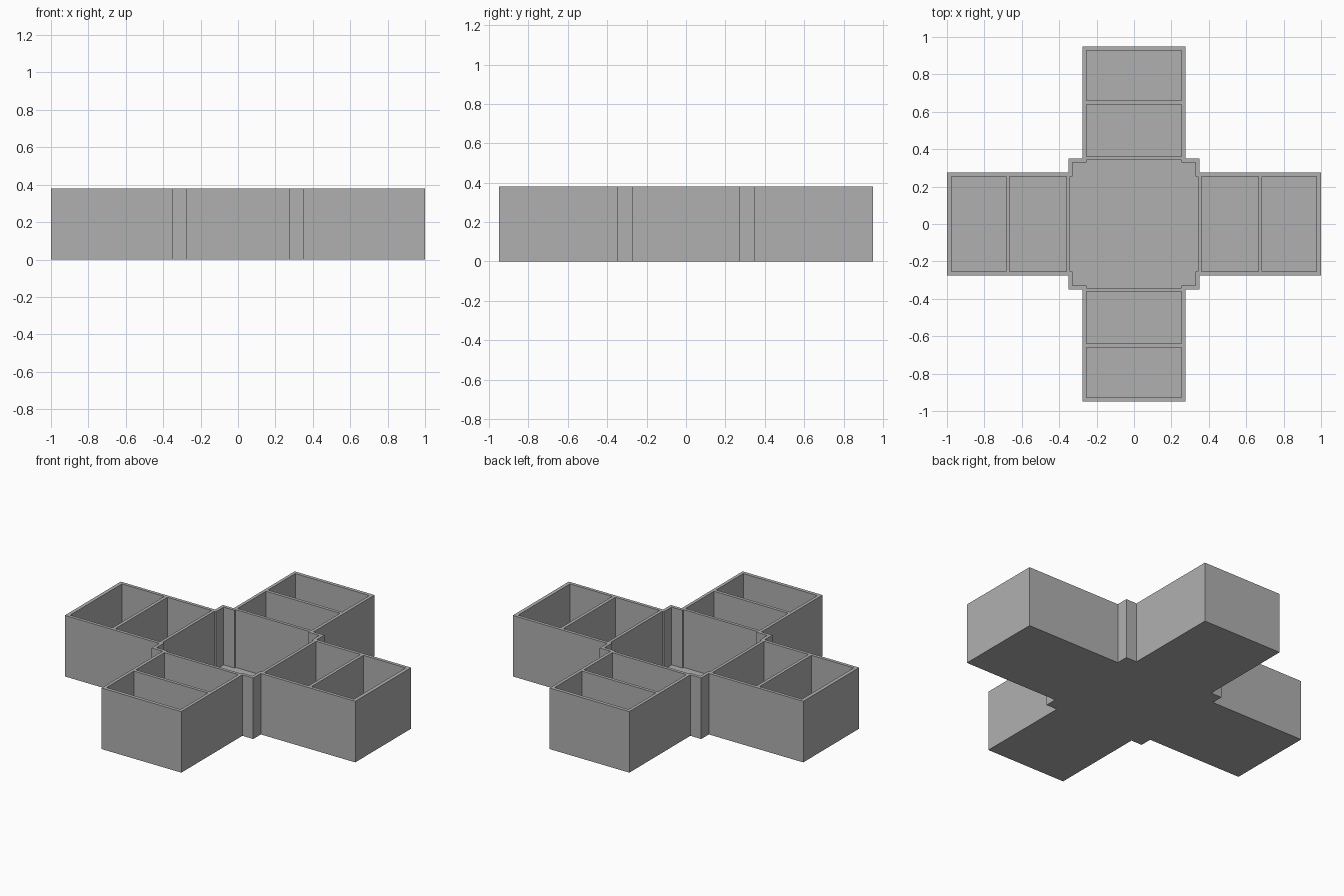
import bpy
import bmesh

HEIGHT = 0.38
FLOOR = 0.02
ARM_HALF = 0.275      # half width of each arm
HUB_HALF = 0.35       # half width of the centre square
POCKET_HALF = 0.255   # half width of each pocket

cube = bpy.data.objects.get("Cube")
if cube:
    bpy.data.objects.remove(cube, do_unlink=True)

grey = bpy.data.materials.new("plain grey")
grey.use_nodes = True
colour = (0.434, 0.434, 0.434, 1)
grey.diffuse_color = colour
grey.node_tree.nodes["Principled BSDF"].inputs["Base Color"].default_value = colour


def four_way(quarter):
    """Mirror the outline of the +x +y quarter into a closed outline."""
    back = quarter + [(-x, y) for x, y in reversed(quarter)]
    return back + [(-x, -y) for x, y in back]


def rectangle(x0, x1, y0, y1):
    return [(x0, y0), (x1, y0), (x1, y1), (x0, y1)]


def prisms(name, outlines, z0, z1):
    """One object made of upright prisms over the given outlines."""
    bm = bmesh.new()
    for outline in outlines:
        base = bm.faces.new([bm.verts.new((x, y, z0)) for x, y in outline])
        top = bmesh.ops.extrude_face_region(bm, geom=[base])["geom"]
        for v in top:
            if isinstance(v, bmesh.types.BMVert):
                v.co.z = z1
    bmesh.ops.recalc_face_normals(bm, faces=bm.faces)
    mesh = bpy.data.meshes.new(name)
    bm.to_mesh(mesh)
    bm.free()
    mesh.materials.append(grey)
    obj = bpy.data.objects.new(name, mesh)
    bpy.context.collection.objects.link(obj)
    return obj


# Cross-shaped body with small square corner posts around the centre
tray = prisms("divided_tray", [four_way([
    (1, ARM_HALF), (HUB_HALF, ARM_HALF), (HUB_HALF, HUB_HALF),
    (ARM_HALF, HUB_HALF), (ARM_HALF, 0.95)])], 0, HEIGHT)

# Centre pocket, notched at its corners
p = POCKET_HALF
pockets = [four_way([(0.341, p), (0.33, p), (0.33, 0.33), (p, 0.33), (p, 0.341)])]

# Two pockets in each arm
for side in (-1, 1):
    for near, far in ((0.36, 0.665), (0.685, 0.977)):
        a, b = sorted((side * near, side * far))
        pockets.append(rectangle(a, b, -p, p))
    for near, far in ((0.36, 0.64), (0.66, 0.928)):
        a, b = sorted((side * near, side * far))
        pockets.append(rectangle(-p, p, a, b))

cutter = prisms("pocket_cutter", pockets, FLOOR, HEIGHT + 0.1)
cutter.hide_render = True

# Carve the pockets and bake the result
cut = tray.modifiers.new("pockets", "BOOLEAN")
cut.operation = "DIFFERENCE"
cut.solver = "EXACT"
cut.object = cutter
bpy.context.view_layer.update()
carved = bpy.data.meshes.new_from_object(
    tray.evaluated_get(bpy.context.evaluated_depsgraph_get()))
tray.modifiers.clear()
tray.data = carved
bpy.data.objects.remove(cutter, do_unlink=True)
